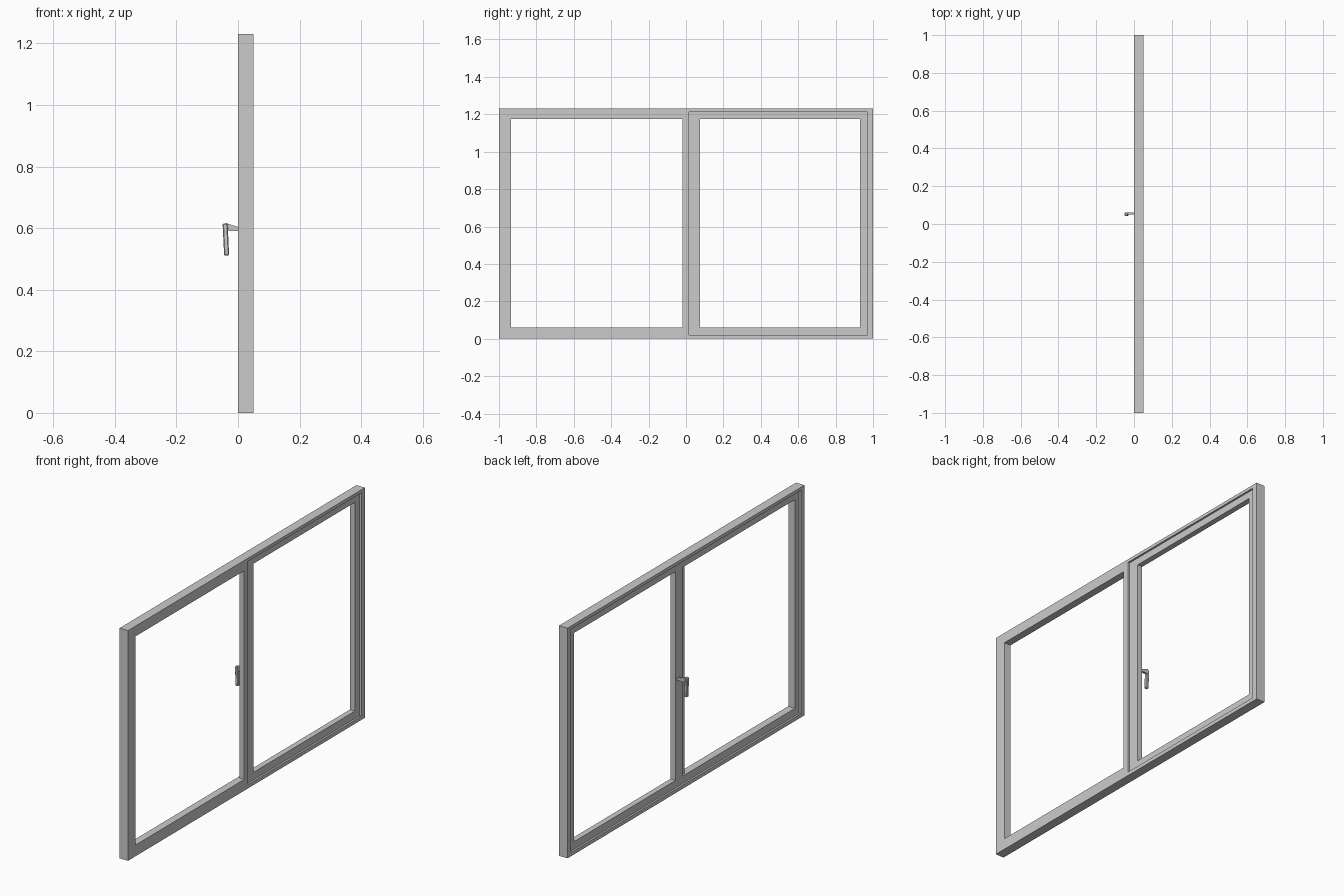
import bpy, bmesh

if "Cube" in bpy.data.objects:
    bpy.data.objects.remove(bpy.data.objects["Cube"])

H = 1.23  # overall height


def make_object(name, bm):
    bmesh.ops.recalc_face_normals(bm, faces=bm.faces)
    me = bpy.data.meshes.new(name)
    bm.to_mesh(me)
    bm.free()
    ob = bpy.data.objects.new(name, me)
    bpy.context.collection.objects.link(ob)
    return ob


def extrude_profile(bm, points, vec):
    face = bm.faces.new([bm.verts.new(p) for p in points])
    res = bmesh.ops.extrude_face_region(bm, geom=[face], use_keep_orig=True)
    bmesh.ops.translate(bm, vec=vec, verts=[v for v in res["geom"] if isinstance(v, bmesh.types.BMVert)])


def ring(name, x0, x1, outer, inner):
    """Rectangular frame; outer and inner are (y0, y1, z0, z1)."""
    bm = bmesh.new()
    loops = []
    for x, r in ((x0, outer), (x1, outer), (x1, inner), (x0, inner)):
        y0, y1, z0, z1 = r
        loops.append([bm.verts.new((x, y, z)) for y, z in ((y0, z0), (y1, z0), (y1, z1), (y0, z1))])
    for k in range(4):
        a, b = loops[k], loops[(k + 1) % 4]
        for i in range(4):
            j = (i + 1) % 4
            bm.faces.new((a[i], a[j], b[j], b[i]))
    return make_object(name, bm)


# Outer frame with a raised lip on both sides
ring("outer_frame", 0, 0.05, (-1, 1, 0, H), (-0.97, 0.97, 0.02, 1.213))

# Fixed half, flush with the outside face; its inner stile is the mullion
ring("fixed_panel", 0.022, 0.05, (-0.97, 0.015, 0.02, 1.213), (-0.935, -0.02, 0.06, 1.175))

# Rebate behind the fixed half (three sides, open at the mullion)
bm = bmesh.new()
extrude_profile(bm, [(0.01, y, z) for y, z in (
    (0.015, 0.02), (0.015, 0.06), (-0.935, 0.06), (-0.935, 1.175),
    (0.015, 1.175), (0.015, 1.213), (-0.97, 1.213), (-0.97, 0.02))], (0.012, 0, 0))
make_object("inner_rebate", bm)

# Opening sash, set back from the lip on both sides
ring("sash", 0.01, 0.04, (0.015, 0.97, 0.02, 1.213), (0.075, 0.93, 0.06, 1.175))

# Handle arm, slanting from the sash out to the grip
bm = bmesh.new()
extrude_profile(bm, [(x, 0.049, z) for x, z in (
    (0.012, 0.59), (0.012, 0.602), (0, 0.604), (-0.038, 0.616), (-0.038, 0.592))], (0, 0.013, 0))
make_object("handle_arm", bm)

# Handle grip, tapering downwards
bm = bmesh.new()
extrude_profile(bm, [(x, 0.042, z) for x, z in (
    (-0.05, 0.614), (-0.034, 0.617), (-0.031, 0.56), (-0.029, 0.512), (-0.045, 0.51))], (0, 0.018, 0))
grip = make_object("handle_grip", bm)
bev = grip.modifiers.new("bevel", "BEVEL")
bev.width = 0.003
bev.segments = 1
